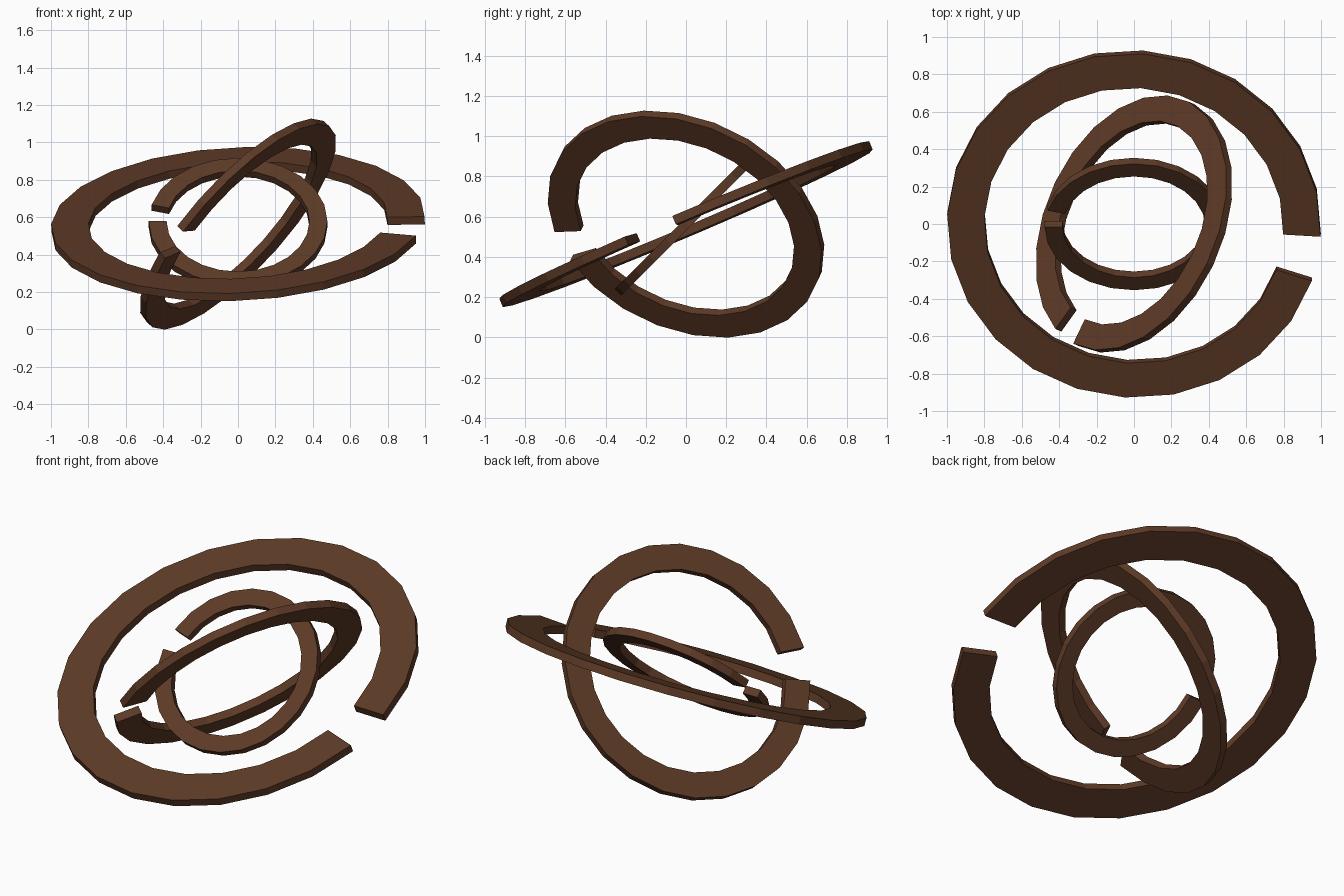
import bpy, bmesh, math
from mathutils import Vector

if "Cube" in bpy.data.objects:
    bpy.data.objects.remove(bpy.data.objects["Cube"])

CENTRE = Vector((0, 0, 0.563))
THICK = 0.045
SIDES = 24          # full circle; one segment is left out as the gap

brown = bpy.data.materials.new("dark brown")
brown.diffuse_color = (0.112, 0.043, 0.020, 1)
brown.use_nodes = True
brown.node_tree.nodes["Principled BSDF"].inputs["Base Color"].default_value = brown.diffuse_color


def split_ring(name, outer, inner, normal, gap_dir):
    """Flat rectangular-section ring with one segment missing towards gap_dir."""
    n = Vector(normal).normalized()
    u = Vector(gap_dir)
    u = (u - n * u.dot(n)).normalized()
    v = n.cross(u)
    bm = bmesh.new()
    rows = []
    for i in range(SIDES):
        a = 2 * math.pi * (i + 0.5) / SIDES
        d = u * math.cos(a) + v * math.sin(a)
        rows.append([bm.verts.new(CENTRE + d * r + n * h)
                     for r, h in ((inner, -THICK / 2), (outer, -THICK / 2),
                                  (outer, THICK / 2), (inner, THICK / 2))])
    for p, q in zip(rows, rows[1:]):
        for k in range(4):
            m = (k + 1) % 4
            bm.faces.new((p[k], p[m], q[m], q[k]))
    # end caps beside the gap
    bm.faces.new(rows[0])
    bm.faces.new(rows[-1])
    bmesh.ops.recalc_face_normals(bm, faces=bm.faces)
    mesh = bpy.data.meshes.new(name)
    bm.to_mesh(mesh)
    bm.free()
    mesh.materials.append(brown)
    ob = bpy.data.objects.new(name, mesh)
    bpy.context.collection.objects.link(ob)


split_ring("outer_ring", 1.0, 0.8, (-0.045, -0.424, 1), (0.97, -0.177, -0.03))
split_ring("middle_ring", 0.717, 0.573, (-0.70, 0.31, 0.64), (-0.36, -0.60, -0.09))
split_ring("inner_ring", 0.478, 0.382, (0, -1, 1), (-0.991, 0.092, 0.092))
